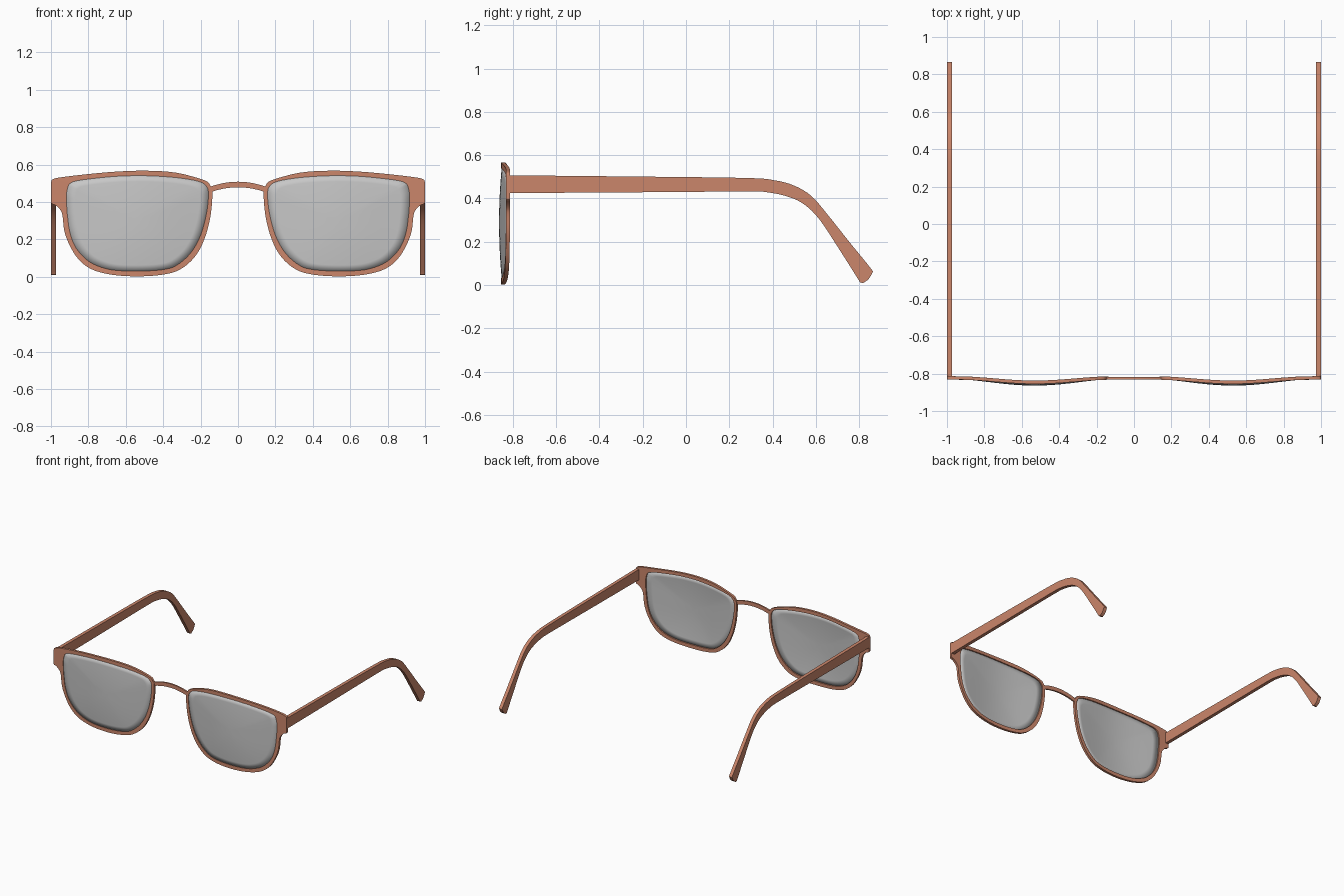
import bpy, bmesh, math
from mathutils import Vector

cube = bpy.data.objects.get("Cube")
if cube:
    bpy.data.objects.remove(cube, do_unlink=True)


def material(name, rgb):
    m = bpy.data.materials.new(name)
    m.use_nodes = True
    m.diffuse_color = (*rgb, 1)
    m.node_tree.nodes["Principled BSDF"].inputs["Base Color"].default_value = (*rgb, 1)
    return m


FRAME = material("terracotta frame", (0.60, 0.24, 0.147))
LENS = material("grey lens", (0.57, 0.57, 0.57))


def smooth_path(points, closed, steps=4):
    """Catmull-Rom curve through the points."""
    n = len(points)
    pick = (lambda i: points[i % n]) if closed else (lambda i: points[max(0, min(n - 1, i))])
    out = []
    for i in range(n if closed else n - 1):
        a, b, c, d = (Vector(pick(i + k)) for k in (-1, 0, 1, 2))
        for s in range(steps):
            t = s / steps
            out.append((2 * b + (c - a) * t + (2 * a - 5 * b + 4 * c - d) * t * t
                        + (3 * b - a - 3 * c + d) * t ** 3) / 2)
    if not closed:
        out.append(Vector(points[-1]))
    return out


def finish(name, bm, mat):
    bmesh.ops.recalc_face_normals(bm, faces=bm.faces)
    mesh = bpy.data.meshes.new(name)
    bm.to_mesh(mesh)
    bm.free()
    mesh.materials.append(mat)
    ob = bpy.data.objects.new(name, mesh)
    bpy.context.collection.objects.link(ob)
    bpy.ops.object.select_all(action="DESELECT")
    ob.select_set(True)
    bpy.context.view_layer.objects.active = ob
    bpy.ops.object.shade_smooth_by_angle(angle=math.radians(35))
    return ob


def sweep(bm, sections, closed):
    """Join a row of equal cross-sections with quads."""
    rows = [[bm.verts.new(p) for p in sec] for sec in sections]
    k = len(rows[0])
    for i in range(len(rows) if closed else len(rows) - 1):
        a, b = rows[i], rows[(i + 1) % len(rows)]
        for j in range(k):
            bm.faces.new((a[j], a[(j + 1) % k], b[(j + 1) % k], b[j]))
    if not closed:
        bm.faces.new(rows[0])
        bm.faces.new(rows[-1])


def front_y(x):
    """Face of the rim, bowed forward in the middle of each lens."""
    t = min(1, abs(abs(x) - 0.53) / 0.43)
    return -0.832 - 0.0115 * (1 + math.cos(math.pi * t))


# Rim outline in thousandths: outer x, outer z, inner x, inner z
RIM = [
    (136, 457, 158, 440), (147, 486, 169, 484), (180, 516, 211, 510),
    (330, 556, 330, 530), (490, 567, 490, 540), (650, 562, 650, 537),
    (810, 548, 810, 521), (944, 532, 875, 510), (985, 523, 893, 502),
    (999, 508, 906, 489), (1000, 450, 917, 445), (1000, 396, 917, 405),
    (976, 383, 916, 380), (949, 356, 914, 350), (938, 325, 911, 320),
    (928, 243, 900, 243), (900, 168, 874, 168), (853, 94, 830, 110),
    (783, 40, 772, 67), (676, 11, 676, 37), (543, 2, 543, 30),
    (410, 10, 410, 37), (313, 37, 330, 60), (233, 104, 254, 126),
    (180, 200, 200, 222), (147, 324, 168, 340),
]
rim = smooth_path([[v / 1000 for v in p] for p in RIM], True)
for p in rim:
    p[0] = min(p[0], 1)

# Temple profile in thousandths: top y, top z, bottom y, bottom z
ARM = [
    (-820, 507, -820, 425), (-300, 502, -300, 428), (270, 495, 270, 432),
    (409, 484, 386, 427), (501, 459, 478, 406), (580, 411, 547, 372),
    (654, 326, 617, 303), (755, 199, 709, 164), (854, 77, 795, 28),
    (861, 56, 803, 14), (842, 24, 818, 9),
]
arm = smooth_path([[v / 1000 for v in p] for p in ARM], False)

DEPTH, ARM_WIDTH = 0.018, 0.026
for side, label in ((1, "left"), (-1, "right")):
    # Rim with its flared end piece
    bm = bmesh.new()
    sections = []
    for ox, oz, ix, iz in rim:
        sections.append([(side * x, front_y(x) + d, z) for x, z, d in
                         ((ox, oz, 0), (ix, iz, 0), (ix, iz, DEPTH), (ox, oz, DEPTH))])
    sweep(bm, sections, True)
    finish(label + "_rim", bm, FRAME)

    # Domed lens, built as shrinking rings
    bm = bmesh.new()
    cx, cz, rings = 0.535, 0.29, 8
    centre = bm.verts.new((side * cx, front_y(cx) - 0.006, cz))
    last = None
    for r in range(1, rings + 1):
        f = r / rings
        ring = []
        for _, _, ix, iz in rim:
            x, z = cx + (ix - cx) * f, cz + (iz - cz) * f
            y = front_y(x) + 0.006 - 0.012 * (1 - f * f)
            ring.append(bm.verts.new((side * x, y, z)))
        for j in range(len(ring)):
            k = (j + 1) % len(ring)
            bm.faces.new((last[j], last[k], ring[k], ring[j]) if last
                         else (centre, ring[k], ring[j]))
        last = ring
    lens = finish(label + "_lens", bm, LENS)
    shell = lens.modifiers.new("thickness", "SOLIDIFY")
    shell.thickness = 0.006
    shell.offset = 0

    # Temple arm with its bent tip
    bm = bmesh.new()
    outer, inner = side, side * (1 - ARM_WIDTH)
    sweep(bm, [[(outer, ty, tz), (inner, ty, tz), (inner, by, bz), (outer, by, bz)]
               for ty, tz, by, bz in arm], False)
    finish(label + "_temple", bm, FRAME)

# Arched bridge
bm = bmesh.new()
sections = []
for i in range(17):
    x = -0.15 + 0.3 * i / 16
    top = 0.508 - 0.027 * (x / 0.15) ** 2
    sections.append([(x, y, z) for y, z in ((-0.831, top), (-0.819, top),
                                            (-0.819, top - 0.03), (-0.831, top - 0.03))])
sweep(bm, sections, False)
finish("bridge", bm, FRAME)
